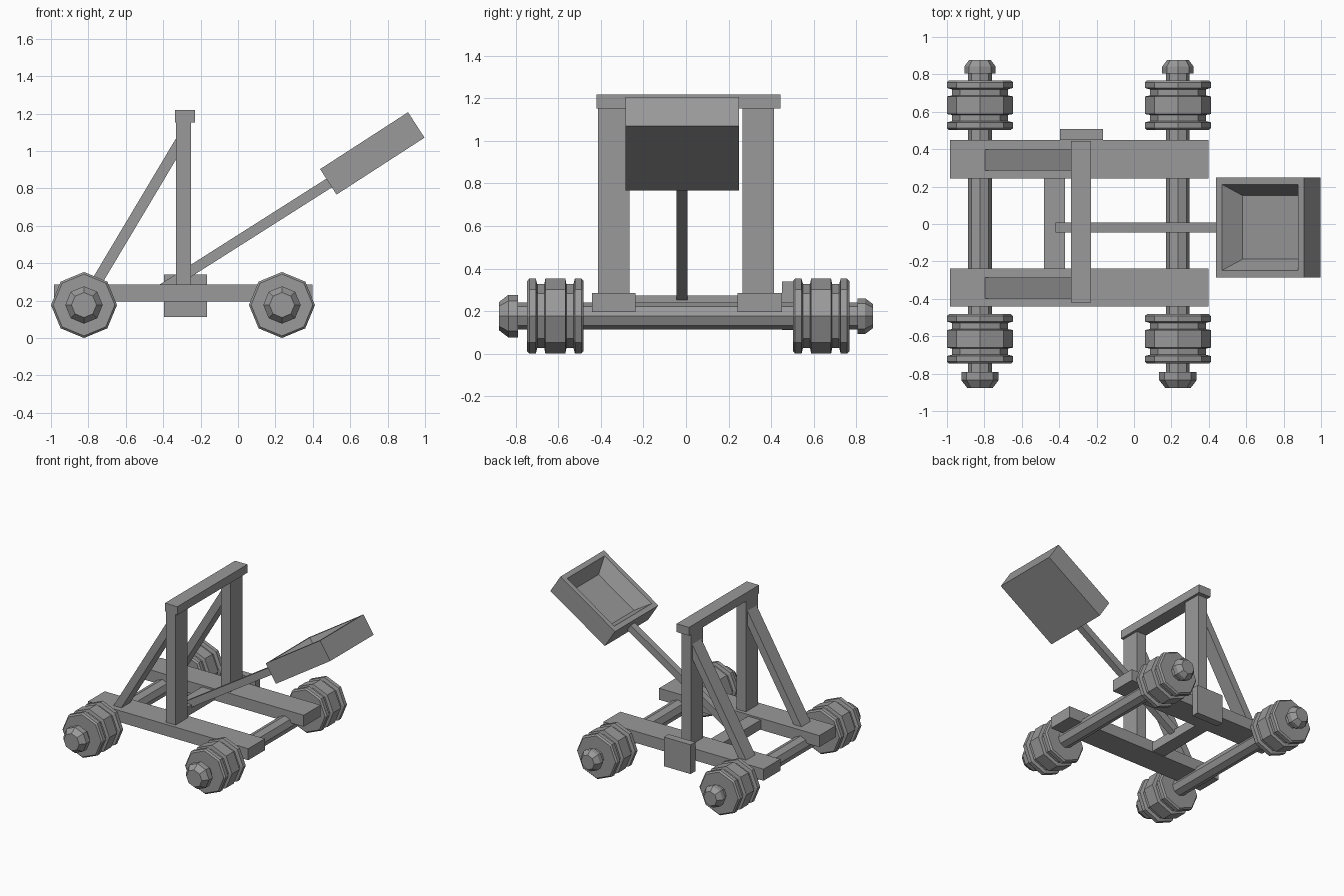
import bpy, bmesh, math
from mathutils import Matrix, Vector

if "Cube" in bpy.data.objects:
    bpy.data.objects.remove(bpy.data.objects["Cube"], do_unlink=True)

grey = bpy.data.materials.new("plain grey")
grey.use_nodes = True
COLOUR = (0.32, 0.32, 0.32, 1)
grey.diffuse_color = COLOUR
grey.node_tree.nodes["Principled BSDF"].inputs["Base Color"].default_value = COLOUR


def finish(name, bm):
    bmesh.ops.recalc_face_normals(bm, faces=bm.faces)
    mesh = bpy.data.meshes.new(name)
    bm.to_mesh(mesh)
    bm.free()
    mesh.materials.append(grey)
    ob = bpy.data.objects.new(name, mesh)
    bpy.context.collection.objects.link(ob)
    return ob


def box(name, x, y, z):
    """Axis-aligned box from (min, max) pairs."""
    bm = bmesh.new()
    size = Matrix.Diagonal((x[1] - x[0], y[1] - y[0], z[1] - z[0], 1))
    mid = Matrix.Translation([(a + b) / 2 for a, b in (x, y, z)])
    bmesh.ops.create_cube(bm, size=1, matrix=mid @ size)
    return finish(name, bm)


def beam(name, start, end, y, thick):
    """Slanted beam between two (x, z) points, y is its (min, max) width."""
    dx, dz = end[0] - start[0], end[1] - start[1]
    bm = bmesh.new()
    bmesh.ops.create_cube(bm, size=1, matrix=(
        Matrix.Translation(((start[0] + end[0]) / 2, sum(y) / 2, (start[1] + end[1]) / 2))
        @ Matrix.Rotation(-math.atan2(dz, dx), 4, 'Y')
        @ Matrix.Diagonal((math.hypot(dx, dz), y[1] - y[0], thick, 1))))
    return finish(name, bm)


def lathe(name, profile, centre, sides=8):
    """Closed solid turned about the y axis from (radius, y) points."""
    bm = bmesh.new()
    rings = []
    for r, y in profile:
        angles = [2 * math.pi * i / sides for i in range(sides)]
        rings.append([bm.verts.new((centre[0] + r * math.cos(a), centre[1] + y,
                                    centre[2] + r * math.sin(a))) for a in angles])
    for a, b in zip(rings, rings[1:]):
        for i in range(sides):
            j = (i + 1) % sides
            bm.faces.new((a[i], a[j], b[j], b[i]))
    bm.faces.new(rings[0])
    bm.faces.new(rings[-1])
    return finish(name, bm)


# Base frame
RAILS = {"right": (-0.442, -0.237), "left": (0.242, 0.450)}
for side, y in RAILS.items():
    box(side + "_rail", (-0.985, 0.398), y, (0.196, 0.286))
box("cross_member", (-0.48, -0.37), (-0.26, 0.26), (0.20, 0.273))
box("side_plate", (-0.395, -0.165), (0.45, 0.507), (0.112, 0.34))

# Uprights, braces and top beam
for side, s in (("right", -1), ("left", 1)):
    box(side + "_post", (-0.332, -0.25), sorted((s * 0.265, s * 0.413)), (0.25, 1.17))
    beam(side + "_brace", (-0.785, 0.25), (-0.305, 1.055),
         sorted((s * 0.285, s * 0.397)), 0.058)
box("top_beam", (-0.337, -0.23), (-0.42, 0.445), (1.153, 1.218))

# Axles with wheels and end caps
AXLE_Z = 0.1765
HALF = [(0.150, 0.052), (0.150, 0.085), (0.1765, 0.092), (0.1765, 0.122), (0.165, 0.133)]
DRUM = [(0.1765, 0.047)]
half = DRUM + HALF
WHEEL = [(r, -y) for r, y in reversed(half)] + half
RIGHT_CAP = [(0.10, -0.79), (0.10, -0.835), (0.067, -0.878)]
LEFT_CAP = [(0.084, 0.805), (0.084, 0.842), (0.057, 0.878)]
for end, x in (("rear", -0.8235), ("front", 0.235)):
    lathe(end + "_axle", [(0.063, -0.82), (0.063, 0.83)], (x, 0, AXLE_Z))
    for side, y, cap in (("right", -0.614, RIGHT_CAP), ("left", 0.635, LEFT_CAP)):
        lathe(f"{end}_{side}_wheel", WHEEL, (x, y, AXLE_Z))
        lathe(f"{end}_{side}_cap", cap, (x, 0, AXLE_Z))

# Throwing arm
beam("throwing_arm", (-0.405, 0.262), (0.51, 0.843), (-0.045, 0.008), 0.055)

# Bucket: box with a tapered hollow, tilted along the arm
bm = bmesh.new()
bmesh.ops.create_cube(bm, size=1, matrix=Matrix.Diagonal((0.56, 0.535, 0.162, 1)))
bm.faces.ensure_lookup_table()
top = max(bm.faces, key=lambda f: f.calc_center_median().z)
bmesh.ops.inset_region(bm, faces=[top], thickness=0.053)
floor = bmesh.ops.extrude_discrete_faces(bm, faces=[top])["faces"][0]
for v in floor.verts:
    v.co += Vector((-math.copysign(0.06, v.co.x), -math.copysign(0.06, v.co.y), -0.11))
bucket = finish("bucket", bm)
bucket.matrix_world = (Matrix.Translation((0.718, -0.018, 0.987))
                       @ Matrix.Rotation(-math.radians(32.9), 4, 'Y'))
